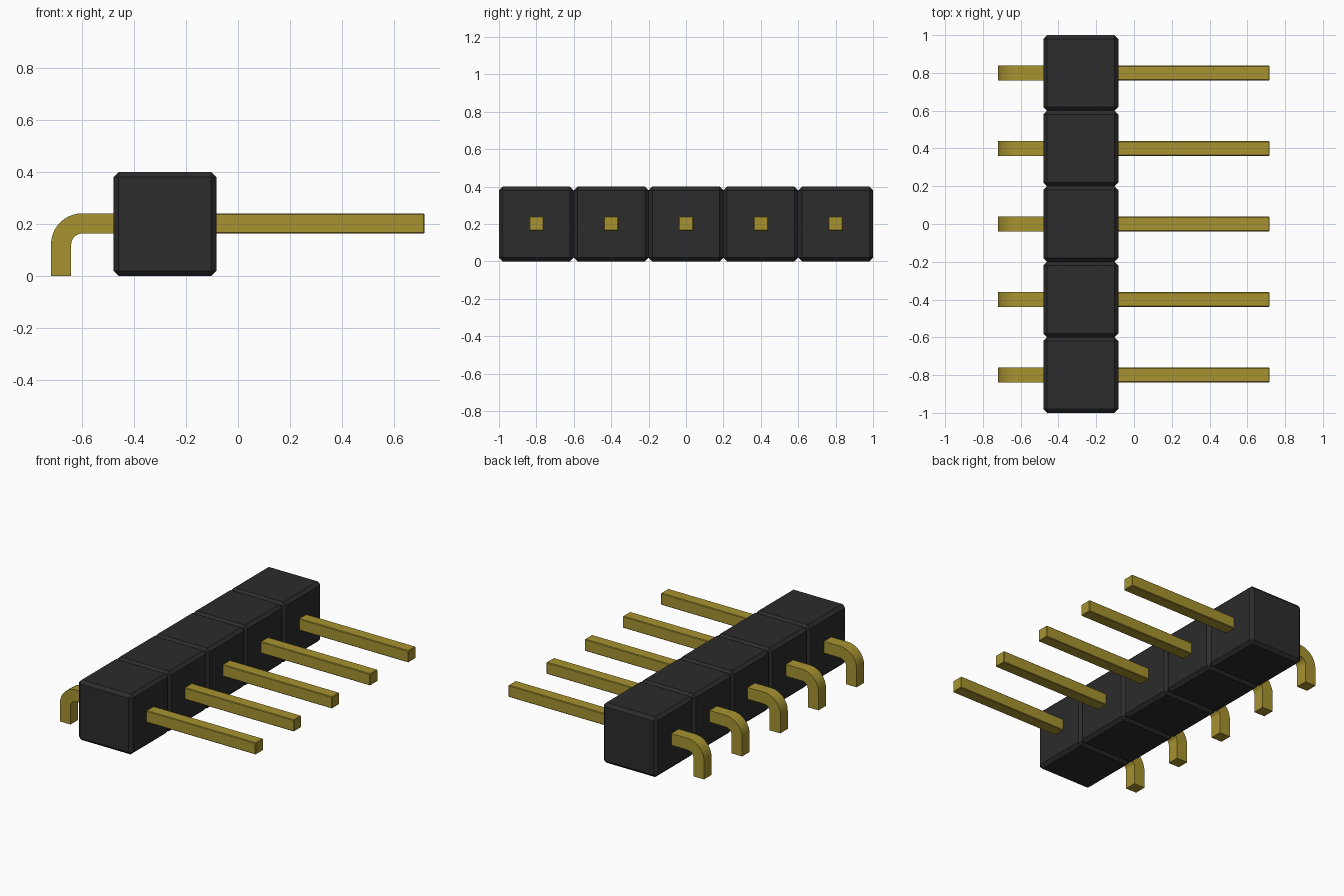
import bpy, bmesh, math
from mathutils import Matrix, Vector

if "Cube" in bpy.data.objects:
    bpy.data.objects.remove(bpy.data.objects["Cube"])


def material(name, color):
    m = bpy.data.materials.new(name)
    m.diffuse_color = color
    m.use_nodes = True
    m.node_tree.nodes["Principled BSDF"].inputs["Base Color"].default_value = m.diffuse_color
    return m


BLACK = material("black_plastic", (0.025, 0.025, 0.025, 1))
GOLD = material("gold_metal", (0.38, 0.29, 0.03, 1))


def make_object(name, bm, mat):
    bmesh.ops.recalc_face_normals(bm, faces=bm.faces)
    me = bpy.data.meshes.new(name)
    bm.to_mesh(me)
    bm.free()
    me.materials.append(mat)
    ob = bpy.data.objects.new(name, me)
    bpy.context.collection.objects.link(ob)
    return ob


def chamfered_box(name, low, high, chamfer, mat):
    low, high = Vector(low), Vector(high)
    bm = bmesh.new()
    bmesh.ops.create_cube(bm, size=1, matrix=Matrix.Translation((low + high) / 2)
                          @ Matrix.Diagonal((*(high - low), 1)))
    bmesh.ops.bevel(bm, geom=bm.edges[:], offset=chamfer, segments=1,
                    profile=0.5, affect='EDGES')
    return make_object(name, bm, mat)


HALF = 0.039      # half thickness of a pin
PIN_Z = 0.202     # pin centre height
BODY_X = (-0.48, -0.083)


def bent_leg(name, y):
    # L-shaped side outline with a rounded elbow, extruded across the pin width
    cx, cz, outer, inner = -0.6, PIN_Z + HALF - 0.12, 0.12, 0.12 - 2 * HALF
    angles = [math.radians(90 + 90 * i / 10) for i in range(11)]
    arc = lambda r: [(cx + r * math.cos(a), cz + r * math.sin(a)) for a in angles]
    end_x = BODY_X[0] + 0.05
    outline = ([(end_x, PIN_Z + HALF)] + arc(outer) + [(cx - outer, 0), (cx - inner, 0)]
               + arc(inner)[::-1] + [(end_x, PIN_Z - HALF)])
    bm = bmesh.new()
    face = bm.faces.new([bm.verts.new((x, y - HALF, z)) for x, z in outline])
    new = bmesh.ops.extrude_face_region(bm, geom=[face])["geom"]
    bmesh.ops.translate(bm, vec=(0, 2 * HALF, 0),
                        verts=[v for v in new if isinstance(v, bmesh.types.BMVert)])
    ob = make_object(name, bm, GOLD)
    bpy.context.view_layer.objects.active = ob
    ob.select_set(True)
    bpy.ops.object.shade_smooth_by_angle(angle=math.radians(30))
    ob.select_set(False)


for i in range(5):
    y = (i - 2) * 0.4
    # plastic housing cell
    chamfered_box(f"housing_{i + 1}", (BODY_X[0], y - 0.2, 0),
                  (BODY_X[1], y + 0.2, 0.4), 0.02, BLACK)
    # straight mating pin
    chamfered_box(f"straight_pin_{i + 1}", (BODY_X[1] - 0.05, y - HALF, PIN_Z - HALF),
                  (0.718, y + HALF, PIN_Z + HALF), 0.004, GOLD)
    # bent solder leg
    bent_leg(f"bent_leg_{i + 1}", y)
